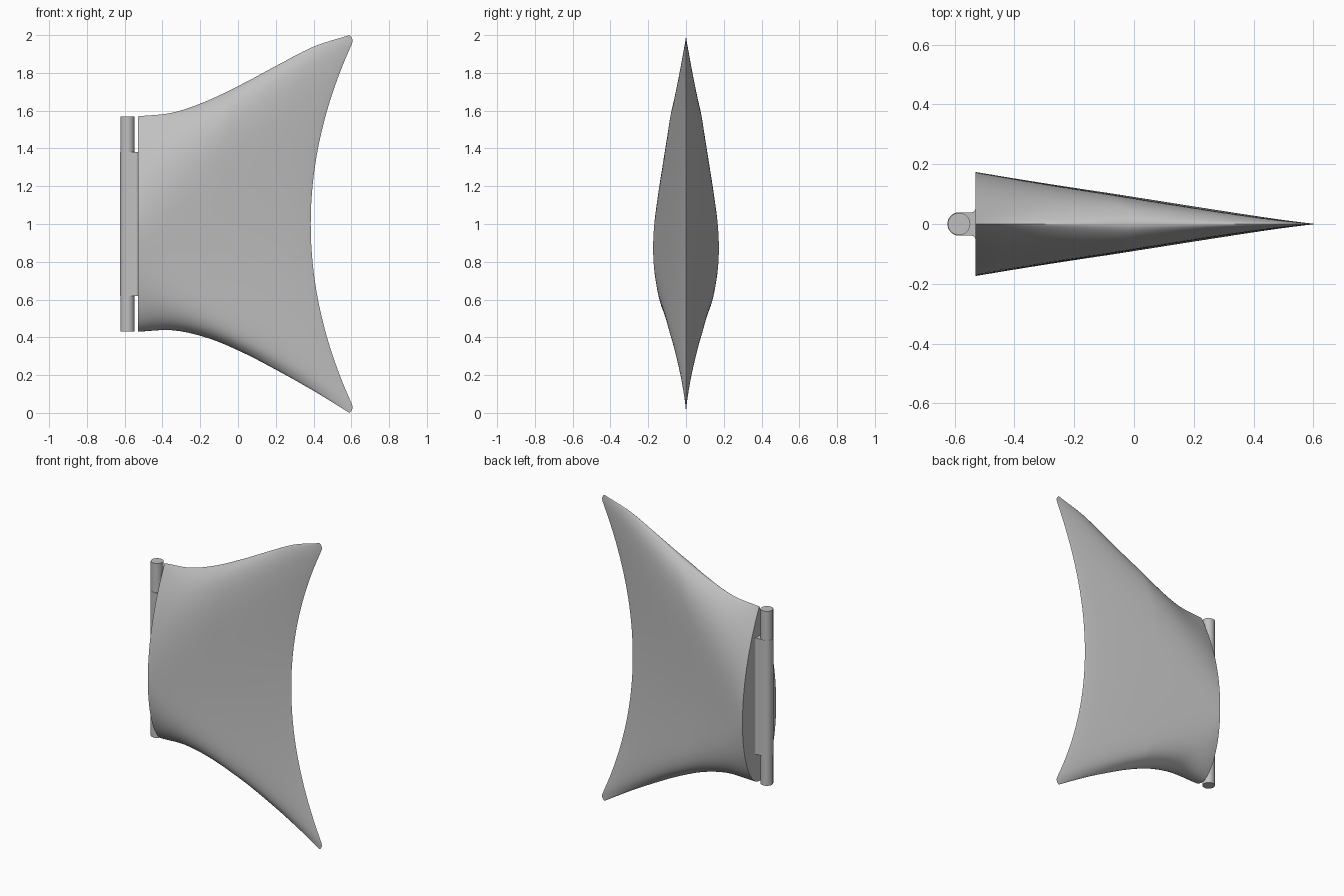
import bpy, bmesh, math

if "Cube" in bpy.data.objects:
    bpy.data.objects.remove(bpy.data.objects["Cube"], do_unlink=True)

# One plain grey for every part
grey = bpy.data.materials.new("light_grey")
grey.use_nodes = True
COLOUR = (0.53, 0.53, 0.53, 1)
grey.diffuse_color = COLOUR
grey.node_tree.nodes["Principled BSDF"].inputs["Base Color"].default_value = COLOUR

ROOT_X = -0.53      # flat root face of the fin
HALF_THICK = 0.174  # half thickness at the root
RINGS, SIDES = 64, 120


def spline(knots, t):
    """Catmull-Rom through evenly spaced knots, t from 0 to 1."""
    f = t * (len(knots) - 1)
    i = min(int(f), len(knots) - 2)
    f -= i
    k = [2 * knots[0] - knots[1]] + knots + [2 * knots[-1] - knots[-2]]
    a, b, c, d = k[i:i + 4]
    return b + 0.5 * f * (c - a + f * (2*a - 5*b + 4*c - d + f * (3*(b - c) + d - a)))


def finish(name, bm, angle=35):
    bmesh.ops.recalc_face_normals(bm, faces=bm.faces)
    mesh = bpy.data.meshes.new(name)
    bm.to_mesh(mesh)
    bm.free()
    mesh.materials.append(grey)
    ob = bpy.data.objects.new(name, mesh)
    bpy.context.collection.objects.link(ob)
    bpy.ops.object.select_all(action='DESELECT')
    ob.select_set(True)
    bpy.context.view_layer.objects.active = ob
    bpy.ops.object.shade_smooth_by_angle(angle=math.radians(angle))
    return ob


def prism(name, outline, z0, z1):
    """Extrude a plan outline upward."""
    bm = bmesh.new()
    face = bm.faces.new([bm.verts.new((x, y, z0)) for x, y in outline])
    top = bmesh.ops.extrude_face_region(bm, geom=[face])
    for v in top["geom"]:
        if isinstance(v, bmesh.types.BMVert):
            v.co.z = z1
    return finish(name, bm)


def arc(cx, cy, r, a0, a1, n):
    return [(cx + r * math.cos(math.radians(a0 + (a1 - a0) * i / n)),
             cy + r * math.sin(math.radians(a0 + (a1 - a0) * i / n))) for i in range(n + 1)]


# Fin: a thick lens at the root, lofted to a knife-edged forked rim
UPPER = [1.57, 1.59, 1.655, 1.745, 1.845, 1.94, 2.0]
LOWER = [0.43, 0.437, 0.395, 0.317, 0.22, 0.115, 0.0]


def rim_x(v):
    rounding = max(0, (abs(v) - 0.94) / 0.06) ** 3
    return 0.385 + 0.24 * v * v - 0.035 * rounding


def fin_point(s, angle):
    v = math.sin(angle)
    side = 1 if math.cos(angle) > 0 else -1
    mid = 0.87 + 0.13 * s
    edge = spline(UPPER if v > 0 else LOWER, s)
    z = mid + abs(v) * abs(edge - mid) * (1 if v > 0 else -1)
    x = ROOT_X + s * (rim_x(v) - ROOT_X)
    # The section grows blunter away from the root
    blend = min(1, s / 0.45)
    if v > 0:
        power, root = 2 + 3 * blend, 1 - 0.5 * blend
    else:
        power, root = 2 + 6 * blend, 0.5
    section = max(0, 1 - abs(v) ** power) ** root
    return x, side * HALF_THICK * (1 - s) ** 0.87 * section, z


bm = bmesh.new()
rings = []
for i in range(RINGS + 1):
    s = 1 - (1 - i / RINGS) ** 1.3
    rings.append([bm.verts.new(fin_point(s, math.tau * j / SIDES - math.pi / 2))
                  for j in range(SIDES)])
for a, b in zip(rings, rings[1:]):
    for j in range(SIDES):
        k = (j + 1) % SIDES
        bm.faces.new((a[j], a[k], b[k], b[j]))
bm.faces.new(rings[0])
bmesh.ops.remove_doubles(bm, verts=bm.verts, dist=0.00005)
finish("tail_fin", bm, 45)

# Hinge pin running the full height of the root
PIN_X, PIN_R = -0.585, 0.0375
prism("hinge_pin", arc(PIN_X, 0, PIN_R, 0, 360, 48)[:-1], 0.43, 1.57)

# Hinge lug: wraps the pin and flares into the root face with small fillets
LUG_R, FILLET = 0.039, 0.014
lug = arc(PIN_X, 0, LUG_R, 90, 270, 24)
lug += arc(ROOT_X - FILLET, -LUG_R - FILLET, FILLET, 90, 0, 6)
lug += [(ROOT_X + 0.004, -LUG_R - FILLET), (ROOT_X + 0.004, LUG_R + FILLET)]
lug += arc(ROOT_X - FILLET, LUG_R + FILLET, FILLET, 0, -90, 6)
prism("hinge_lug", lug, 0.62, 1.38)
